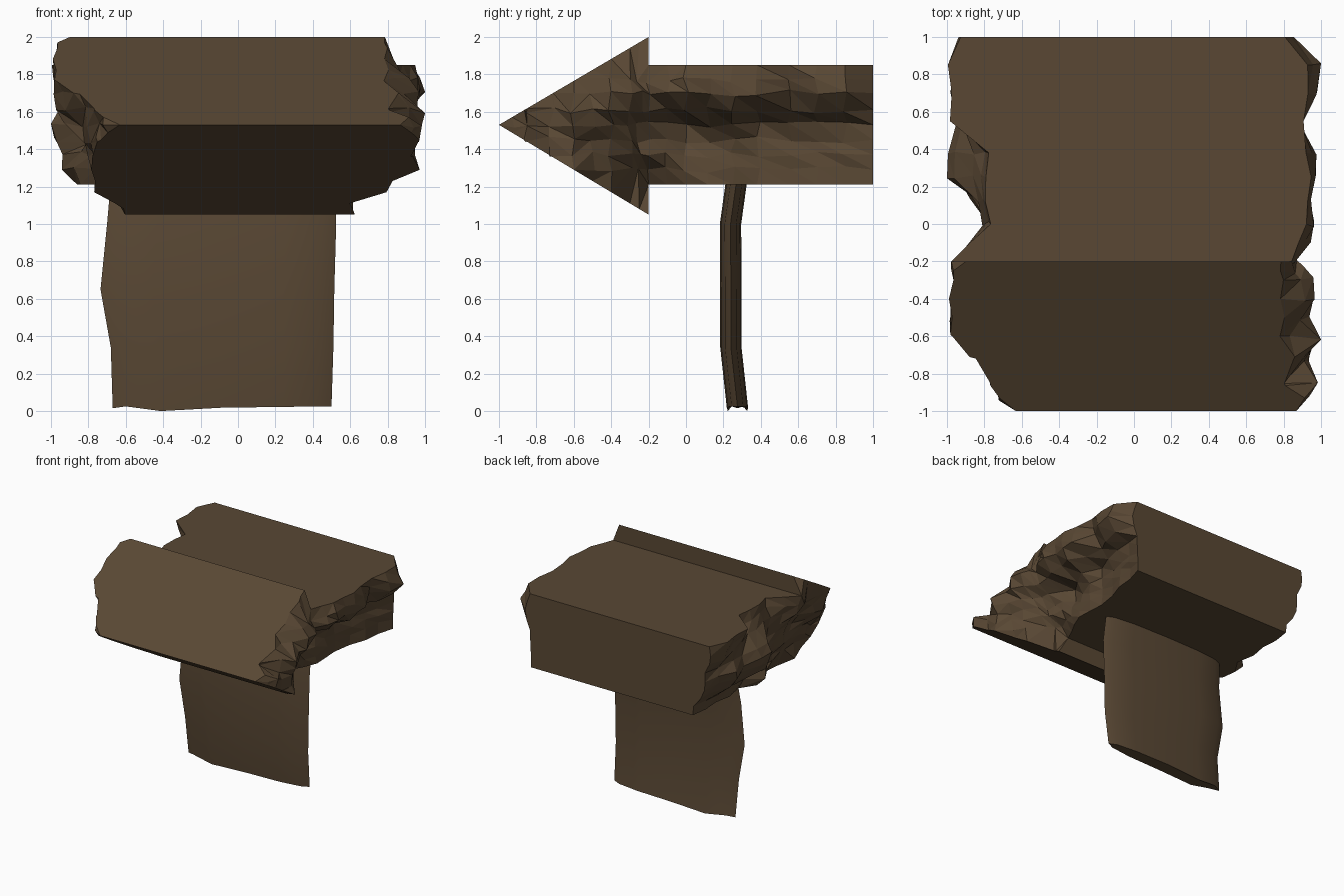
import bpy, bmesh, random

if "Cube" in bpy.data.objects:
    bpy.data.objects.remove(bpy.data.objects["Cube"])

random.seed(4)

wood = bpy.data.materials.new("dark brown wood")
wood.diffuse_color = (0.100, 0.064, 0.034, 1)
wood.use_nodes = True
wood.node_tree.nodes["Principled BSDF"].inputs["Base Color"].default_value = wood.diffuse_color


def make_object(name, verts, faces):
    mesh = bpy.data.meshes.new(name)
    mesh.from_pydata(verts, [], faces)
    bm = bmesh.new()
    bm.from_mesh(mesh)
    bmesh.ops.recalc_face_normals(bm, faces=bm.faces[:])
    bm.to_mesh(mesh)
    bm.free()
    mesh.materials.append(wood)
    obj = bpy.data.objects.new(name, mesh)
    bpy.context.collection.objects.link(obj)
    return obj


# Rough broken ends of the board: sampled reach (y, z, x) of each end
RIGHT = [(-1, 1.53, .87), (-.87, 1.53, .99), (-.85, 1.62, .80), (-.6, 1.765, .78),
         (-.4, 1.88, .78), (-.2, 2, .78), (-.2, 1.85, .84), (-.6, 1.6, .99),
         (-.38, 1.7, .98), (-.6, 1.3, .97), (-.45, 1.21, .82), (-.3, 1.11, .6),
         (-.2, 1.05, .62), (-.4, 1.4, .84), (-.2, 1.21, .53), (0, 1.85, .92),
         (.4, 1.85, .92), (.85, 1.85, .93), (1, 1.85, .80), (1, 1.7, .86),
         (1, 1.5, .80), (1, 1.21, .80), (.4, 1.21, .66), (.75, 1.21, .74),
         (0, 1.72, .98), (.3, 1.72, .99), (.8, 1.72, 1), (-.2, 1.4, .68),
         (0, 1.47, .62), (.4, 1.47, .66), (.75, 1.47, .74), (.4, 1.33, .66)]
LEFT = [(-1, 1.53, -.62), (-.93, 1.55, -.72), (-.85, 1.61, -.77), (-.77, 1.66, -.79),
        (-.66, 1.73, -.93), (-.6, 1.765, -.98), (-.4, 1.88, -.99), (-.25, 1.97, -.97),
        (-.2, 2, -.89), (-.2, 1.85, -.98), (-.5, 1.65, -.98), (-.7, 1.5, -.8),
        (-.7, 1.36, -.78), (-.47, 1.22, -.77), (-.2, 1.05, -.6), (-.3, 1.45, -.8),
        (-.2, 1.21, -.7), (0, 1.85, -.77), (.38, 1.85, -.77), (.55, 1.85, -.98),
        (.85, 1.85, -1), (1, 1.85, -.93), (1, 1.21, -.77), (.4, 1.21, -.77),
        (.75, 1.21, -.77), (.05, 1.5, -.78), (.3, 1.5, -1), (.7, 1.45, -.98),
        (1, 1.5, -.88), (.3, 1.36, -.95), (.75, 1.28, -.80)]


def reach(samples, y, z):
    """Distance-weighted blend of the sampled end positions."""
    total = weight = 0
    for sy, sz, sx in samples:
        w = 1 / (((y - sy) ** 2 + (z - sz) ** 2) ** 1.7 + 1e-5)
        total += w * sx
        weight += w
    return total / weight


# Arrow profile (head and shaft sharing an edge), diced into cells
bm = bmesh.new()
pts = [(-1, 1.53), (-.2, 1.05), (-.2, 1.21), (-.2, 1.85), (-.2, 2), (1, 1.21), (1, 1.85)]
v = [bm.verts.new((0, y, z)) for y, z in pts]
bm.faces.new(v[:5])
bm.faces.new((v[2], v[5], v[6], v[3]))
cuts = [((0, y, 0), (0, 1, 0)) for y in
        (-.93, -.85, -.72, -.6, -.5, -.4, -.3, -.25, -.1, 0, .12, .25, .38, .55, .7, .85)]
cuts += [((0, 0, z), (0, 0, 1)) for z in (1.29, 1.37, 1.45, 1.53, 1.61, 1.7, 1.77)]
for co, no in cuts:
    bmesh.ops.bisect_plane(bm, geom=bm.verts[:] + bm.edges[:] + bm.faces[:],
                           dist=1e-4, plane_co=co, plane_no=no)
bmesh.ops.triangulate(bm, faces=bm.faces[:])
bm.verts.index_update()

# Two rough caps joined by flat long sides
right, left = [], []
for vert in bm.verts:
    _, y, z = vert.co
    rim = vert.is_boundary
    for samples, out in ((RIGHT, right), (LEFT, left)):
        rough = 0.006 if rim else 0.016
        x = reach(samples, y, z) + random.uniform(-rough, rough)
        j = 0 if rim else 0.018
        out.append((max(-1, min(1, x)), y + random.uniform(-j, j), z + random.uniform(-j, j)))
n = len(right)
faces = []
for f in bm.faces:
    ids = [w.index for w in f.verts]
    faces += [ids, [i + n for i in reversed(ids)]]
for e in bm.edges:
    if e.is_boundary:
        a, b = (w.index for w in e.verts)
        faces.append((a, b, b + n, a + n))
bm.free()
make_object("arrow_board", right + left, faces)

# Post: thin lens-section plank, slightly bowed; rows are z, left x, right x, centre y
rows = [(0, -.67, .50, .275), (.34, -.68, .51, .24), (.65, -.735, .515, .24),
        (1.0, -.70, .525, .238), (1.23, -.68, .52, .27)]
section = [(0, 0), (.06, .55), (.22, .9), (.5, 1), (.78, .9), (.94, .55),
           (1, 0), (.94, -.55), (.78, -.9), (.5, -1), (.22, -.9), (.06, -.55)]
wave = {0: .015, .06: .025, .22: 0, .5: .018, .78: .022, .94: .025, 1: .025}
verts, faces = [], []
m = len(section)
for r, (z, x0, x1, yc) in enumerate(rows):
    for u, t in section:
        verts.append((x0 + (x1 - x0) * u, yc + .057 * t, z + (wave[u] if r == 0 else 0)))
for r in range(len(rows) - 1):
    for i in range(m):
        k = (i + 1) % m
        faces.append((r * m + i, r * m + k, (r + 1) * m + k, (r + 1) * m + i))
faces.append(list(range(m)))
faces.append([(len(rows) - 1) * m + i for i in range(m)])
post = make_object("post", verts, faces)
bpy.context.view_layer.objects.active = post
post.select_set(True)
bpy.ops.object.shade_smooth_by_angle(angle=0.5)
